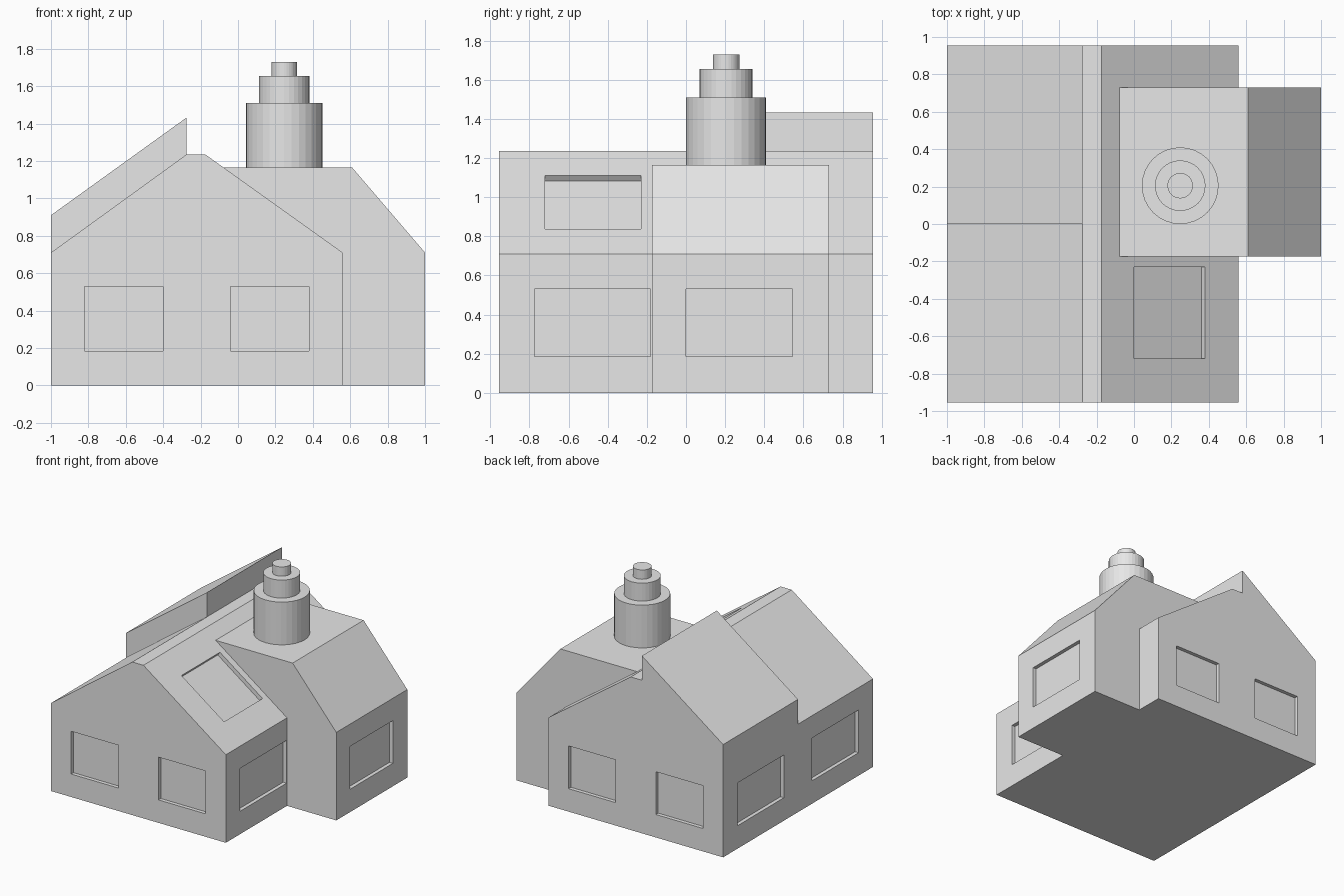
import bpy, bmesh, math
from mathutils import Vector, Matrix

cube = bpy.data.objects.get("Cube")
if cube:
    bpy.data.objects.remove(cube, do_unlink=True)

grey = bpy.data.materials.new("light_grey")
grey.use_nodes = True
grey.diffuse_color = (0.8, 0.8, 0.8, 1)
grey.node_tree.nodes["Principled BSDF"].inputs["Base Color"].default_value = (0.8, 0.8, 0.8, 1)


def finish(name, bm):
    bmesh.ops.recalc_face_normals(bm, faces=bm.faces)
    mesh = bpy.data.meshes.new(name)
    bm.to_mesh(mesh)
    bm.free()
    mesh.materials.append(grey)
    obj = bpy.data.objects.new(name, mesh)
    bpy.context.collection.objects.link(obj)
    return obj


def extrude_profile(name, profile, y0, y1):
    """Extrude an x-z outline along y."""
    bm = bmesh.new()
    face = bm.faces.new([bm.verts.new((x, y0, z)) for x, z in profile])
    side = bmesh.ops.extrude_face_region(bm, geom=[face])["geom"]
    verts = [g for g in side if isinstance(g, bmesh.types.BMVert)]
    bmesh.ops.translate(bm, verts=verts, vec=(0, y1 - y0, 0))
    return finish(name, bm)


def box(name, centre, size, tilt=0):
    bm = bmesh.new()
    bmesh.ops.create_cube(bm, size=1)
    bmesh.ops.scale(bm, vec=size, verts=bm.verts)
    bmesh.ops.transform(bm, verts=bm.verts,
                        matrix=Matrix.Translation(centre) @ Matrix.Rotation(tilt, 4, "Y"))
    return finish(name, bm)


def combine(target, other, operation):
    """Apply a boolean and discard the helper."""
    other.hide_render = True
    mod = target.modifiers.new(operation, "BOOLEAN")
    mod.operation, mod.solver, mod.object = operation, "EXACT", other
    bpy.context.view_layer.objects.active = target
    bpy.ops.object.modifier_apply(modifier=mod.name)
    bpy.data.objects.remove(other, do_unlink=True)


LEFT, RIGHT, DEPTH = -1.0, 0.56, 0.955
EAVE, RIDGE = 0.71, 1.235
RIDGE_L, RIDGE_R = -0.275, -0.175

# Gabled main house
house = extrude_profile("house_body", [
    (LEFT, 0), (RIGHT, 0), (RIGHT, EAVE), (RIDGE_R, RIDGE), (RIDGE_L, RIDGE), (LEFT, EAVE),
], -DEPTH, DEPTH)

# Raised roof over the rear half of one slope
raised_roof = extrude_profile("raised_roof", [
    (LEFT, 0.6), (RIDGE_L, 0.6), (RIDGE_L, 1.432), (LEFT, 0.91),
], 0, DEPTH)
combine(house, raised_roof, "UNION")

# Side wing with one sloped roof edge
wing = extrude_profile("side_wing", [
    (0.2, 0), (1, 0), (1, EAVE), (0.61, 1.165), (-0.077, 1.165), (0.2, 0.9),
], -0.175, 0.73)
combine(house, wing, "UNION")

# Recessed windows on all walls
RECESS, SILL, HEAD = 0.03, 0.185, 0.53
mid_z, height = (SILL + HEAD) / 2, HEAD - SILL
for x in (-0.61, 0.17):
    for y in (-DEPTH, DEPTH):
        combine(house, box("window_cutter", (x, y, mid_z), (0.42, 2 * RECESS, height)), "DIFFERENCE")
for x, y, width in ((LEFT, -0.475, 0.59), (LEFT, 0.475, 0.59), (RIGHT, -0.478, 0.594), (1, 0.273, 0.545)):
    combine(house, box("window_cutter", (x, y, mid_z), (2 * RECESS, width, height)), "DIFFERENCE")

# Skylight sunk square to the roof slope
pitch = math.atan2(RIDGE - EAVE, RIGHT - RIDGE_R)
sky_x = 0.19
sky_z = RIDGE - (sky_x - RIDGE_R) * math.tan(pitch)
combine(house, box("skylight_cutter", (sky_x, -0.475, sky_z),
                   (0.38 / math.cos(pitch), 0.49, 0.066), pitch), "DIFFERENCE")

# Clean coplanar seams
bm = bmesh.new()
bm.from_mesh(house.data)
bmesh.ops.remove_doubles(bm, verts=bm.verts, dist=0.0005)
bmesh.ops.dissolve_limit(bm, angle_limit=math.radians(0.5), verts=bm.verts, edges=bm.edges)
bm.to_mesh(house.data)
bm.free()

# Three-tier round chimney
for name, radius, z0, z1 in (("chimney_base", 0.205, 1.165, 1.51),
                             ("chimney_middle", 0.135, 1.51, 1.655),
                             ("chimney_top", 0.068, 1.655, 1.73)):
    bm = bmesh.new()
    bmesh.ops.create_cone(bm, cap_ends=True, segments=32, radius1=radius, radius2=radius, depth=z1 - z0)
    bmesh.ops.translate(bm, verts=bm.verts, vec=Vector((0.247, 0.205, (z0 + z1) / 2)))
    finish(name, bm)
